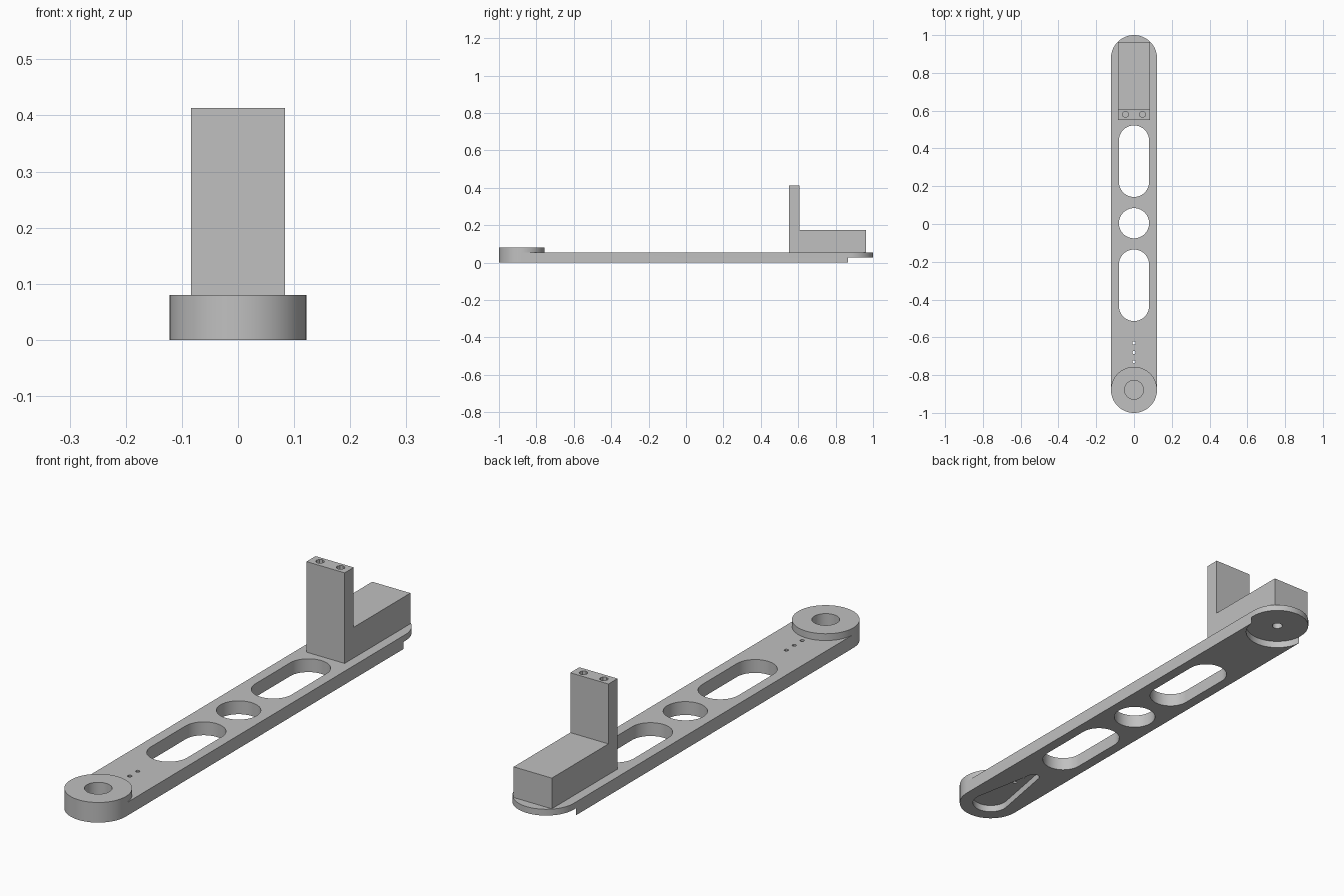
import bpy
import bmesh
from math import pi, sin, cos, asin, radians

cube = bpy.data.objects.get("Cube")
if cube:
    bpy.data.objects.remove(cube, do_unlink=True)

grey = bpy.data.materials.new("plain grey")
grey.use_nodes = True
grey.diffuse_color = (0.53, 0.53, 0.53, 1)
grey.node_tree.nodes["Principled BSDF"].inputs["Base Color"].default_value = grey.diffuse_color

ARM_R, ARM_TOP, BOSS_TOP = 0.122, 0.053, 0.08
END_Y = 1 - ARM_R


def extrude(name, points, low, high, axis="z"):
    """Extrude a closed outline along z, or a (y, z) profile along x."""
    bm = bmesh.new()
    place = (lambda p, h: (p[0], p[1], h)) if axis == "z" else (lambda p, h: (h, p[0], p[1]))
    face = bm.faces.new([bm.verts.new(place(p, low)) for p in points])
    shift = (0, 0, high - low) if axis == "z" else (high - low, 0, 0)
    top = bmesh.ops.extrude_face_region(bm, geom=[face])["geom"]
    bmesh.ops.translate(bm, vec=shift, verts=[v for v in top if isinstance(v, bmesh.types.BMVert)])
    bmesh.ops.recalc_face_normals(bm, faces=bm.faces)
    mesh = bpy.data.meshes.new(name)
    bm.to_mesh(mesh)
    bm.free()
    mesh.materials.append(grey)
    obj = bpy.data.objects.new(name, mesh)
    bpy.context.collection.objects.link(obj)
    return obj


def disc(x, y, r, n=64):
    return [(x + r * cos(2 * pi * i / n), y + r * sin(2 * pi * i / n)) for i in range(n)]


def slot(y0, r0, y1, r1, n=32):
    """Outline around two round ends on the y axis, tapered if radii differ."""
    a = asin((r0 - r1) / (y1 - y0))
    points = []
    for y, r, start, end in ((y1, r1, a, pi - a), (y0, r0, pi - a, 2 * pi + a)):
        for i in range(n + 1):
            t = start + (end - start) * i / n
            points.append((r * cos(t), y + r * sin(t)))
    return points


def combine(obj, tool, operation="DIFFERENCE"):
    mod = obj.modifiers.new("combine", "BOOLEAN")
    mod.operation, mod.solver, mod.object = operation, "EXACT", tool
    bpy.ops.object.select_all(action="DESELECT")
    bpy.context.view_layer.objects.active = obj
    obj.select_set(True)
    bpy.ops.object.modifier_apply(modifier=mod.name)
    bpy.data.objects.remove(tool, do_unlink=True)


def cut(obj, points, low=-0.1, high=0.2):
    combine(obj, extrude("cutter", points, low, high))


def smooth(obj):
    bpy.ops.object.select_all(action="DESELECT")
    bpy.context.view_layer.objects.active = obj
    obj.select_set(True)
    bpy.ops.object.shade_smooth_by_angle(angle=radians(30))


# Flat arm with a raised round boss at the front
arm = extrude("arm", slot(-END_Y, ARM_R, END_Y, ARM_R), 0, ARM_TOP)
combine(arm, extrude("boss", disc(0, -END_Y, ARM_R), 0, BOSS_TOP), "UNION")

# Lightening openings through the arm
cut(arm, disc(0, 0.004, 0.08))
cut(arm, slot(0.223, 0.08, 0.442, 0.08))
cut(arm, slot(-0.434, 0.08, -0.215, 0.08))

# Boss bore, tapered recess under it, and its screw holes
cut(arm, disc(0, -END_Y, 0.05))
cut(arm, slot(-END_Y, 0.07, -0.615, 0.022), high=0.028)
for y in (-0.73, -0.68, -0.63):
    cut(arm, disc(0, y, 0.008, 12))

# Round step and pivot hole under the back end
cut(arm, disc(0, END_Y, ARM_R + 0.0006), high=0.028)
cut(arm, disc(0, END_Y, 0.02, 24))
smooth(arm)

# L-shaped bracket with two screw holes in its upright
profile = [(0.55, ARM_TOP), (0.963, ARM_TOP), (0.963, 0.175),
           (0.607, 0.175), (0.607, 0.413), (0.55, 0.413)]
bracket = extrude("bracket", profile, -0.084, 0.084, "x")
for x in (-0.045, 0.045):
    cut(bracket, disc(x, 0.58, 0.016, 8), 0.3, 0.5)
smooth(bracket)
